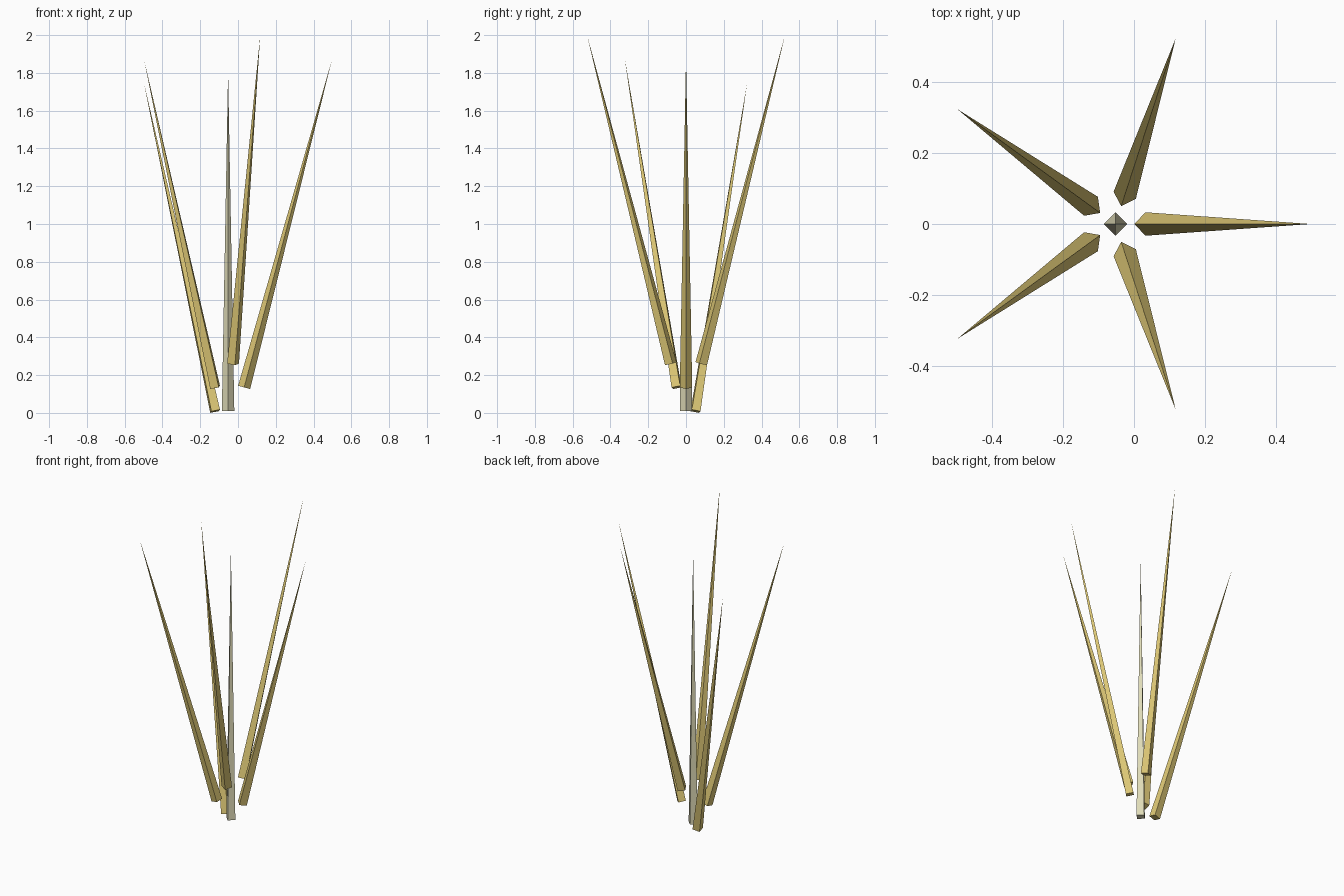
import bpy
import math
from mathutils import Matrix, Vector

cube = bpy.data.objects.get("Cube")
if cube:
    bpy.data.objects.remove(cube, do_unlink=True)


def make_material(name, colour):
    mat = bpy.data.materials.new(name)
    mat.use_nodes = True
    mat.diffuse_color = colour
    mat.node_tree.nodes["Principled BSDF"].inputs["Base Color"].default_value = colour
    return mat


gold = make_material("gold", (0.73, 0.58, 0.18, 1))
ivory = make_material("ivory", (0.74, 0.71, 0.48, 1))

LENGTH, RADIUS = 1.8, 0.033
CENTRE_X = -0.0525
RING_RADIUS = 0.085
TILT = math.radians(15)


def spike(name, base, mat, tilt=0.0, turn=0.0):
    """Four-sided spike whose base centre sits at the given point."""
    bpy.ops.mesh.primitive_cone_add(vertices=4, radius1=RADIUS, radius2=0, depth=LENGTH)
    obj = bpy.context.object
    obj.name = name
    obj.data.transform(Matrix.Translation((0, 0, LENGTH / 2)))
    obj.matrix_world = (Matrix.Translation(base) @ Matrix.Rotation(turn, 4, 'Z')
                        @ Matrix.Rotation(tilt, 4, 'Y'))
    obj.data.materials.append(mat)


# Upright middle spike
spike("centre_spike", Vector((CENTRE_X, 0, 0.01)), ivory)

# Ring of five spikes leaning outward, at staggered heights
ring = [("left_spike", 0.135), ("back_left_spike", 0.261), ("back_right_spike", 0.009),
        ("front_right_spike", 0.135), ("front_left_spike", 0.261)]
for i, (name, height) in enumerate(ring):
    turn = math.tau * i / len(ring)
    base = Vector((CENTRE_X + RING_RADIUS * math.cos(turn),
                   RING_RADIUS * math.sin(turn), height))
    spike(name, base, gold, TILT, turn)
